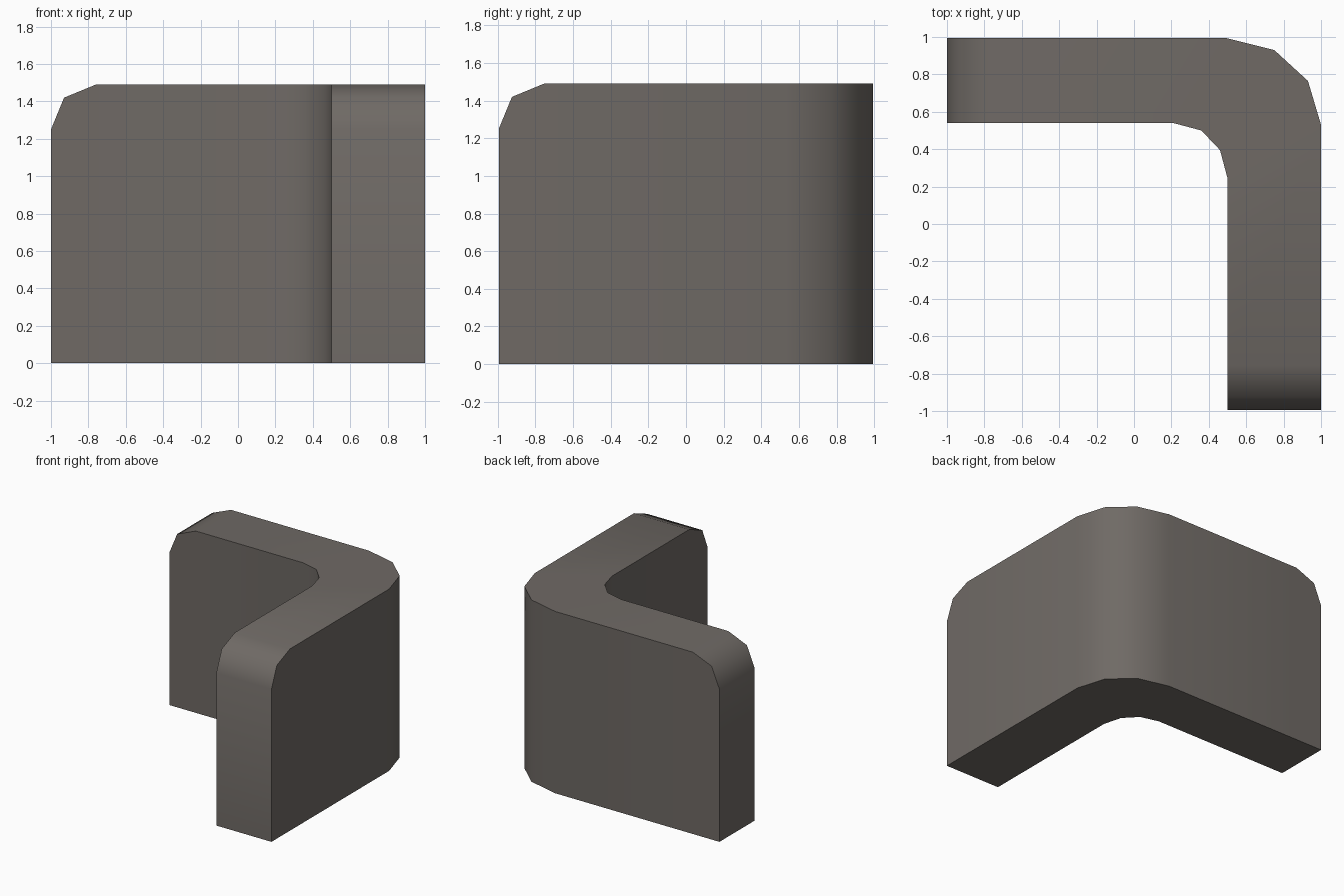
import bpy, bmesh, math

if "Cube" in bpy.data.objects:
    bpy.data.objects.remove(bpy.data.objects["Cube"])

H = 1.49   # wall height
Y = 0.995  # half depth

# Stations along the wall: outer xy, inner xy, top height
end = [(0.0, 1.25), (0.07, 1.42), (0.24, H)]  # rounded free end: distance, height
stations = [((-1 + d, Y), (-1 + d, 0.54), z) for d, z in end]
stations += [
    ((0.49, Y), (0.21, 0.54), H),
    ((0.75, 0.93), (0.36, 0.50), H),
    ((0.93, 0.765), (0.46, 0.395), H),
    ((1.0, 0.53), (0.5, 0.245), H),
]
stations += [((1.0, -Y + d), (0.5, -Y + d), z) for d, z in reversed(end)]

# Corner wall lofted through the stations
bm = bmesh.new()
rings = []
for (ox, oy), (ix, iy), z in stations:
    rings.append([bm.verts.new(p) for p in
                  ((ox, oy, 0), (ox, oy, z), (ix, iy, z), (ix, iy, 0))])
for a, b in zip(rings, rings[1:]):
    for i in range(4):
        j = (i + 1) % 4
        bm.faces.new((a[i], a[j], b[j], b[i]))
bm.faces.new(rings[0])
bm.faces.new(rings[-1])
bmesh.ops.recalc_face_normals(bm, faces=bm.faces[:])
mesh = bpy.data.meshes.new("corner_wall")
bm.to_mesh(mesh)
bm.free()
wall = bpy.data.objects.new("corner_wall", mesh)
bpy.context.collection.objects.link(wall)

# Grey-brown stone colour
mat = bpy.data.materials.new("warm grey")
mat.diffuse_color = (0.160, 0.144, 0.131, 1)
mat.use_nodes = True
mat.node_tree.nodes["Principled BSDF"].inputs["Base Color"].default_value = mat.diffuse_color
mesh.materials.append(mat)

# Smooth the rounded corner and ends, keep the long edges sharp
bpy.context.view_layer.objects.active = wall
wall.select_set(True)
bpy.ops.object.shade_smooth_by_angle(angle=math.radians(50))
